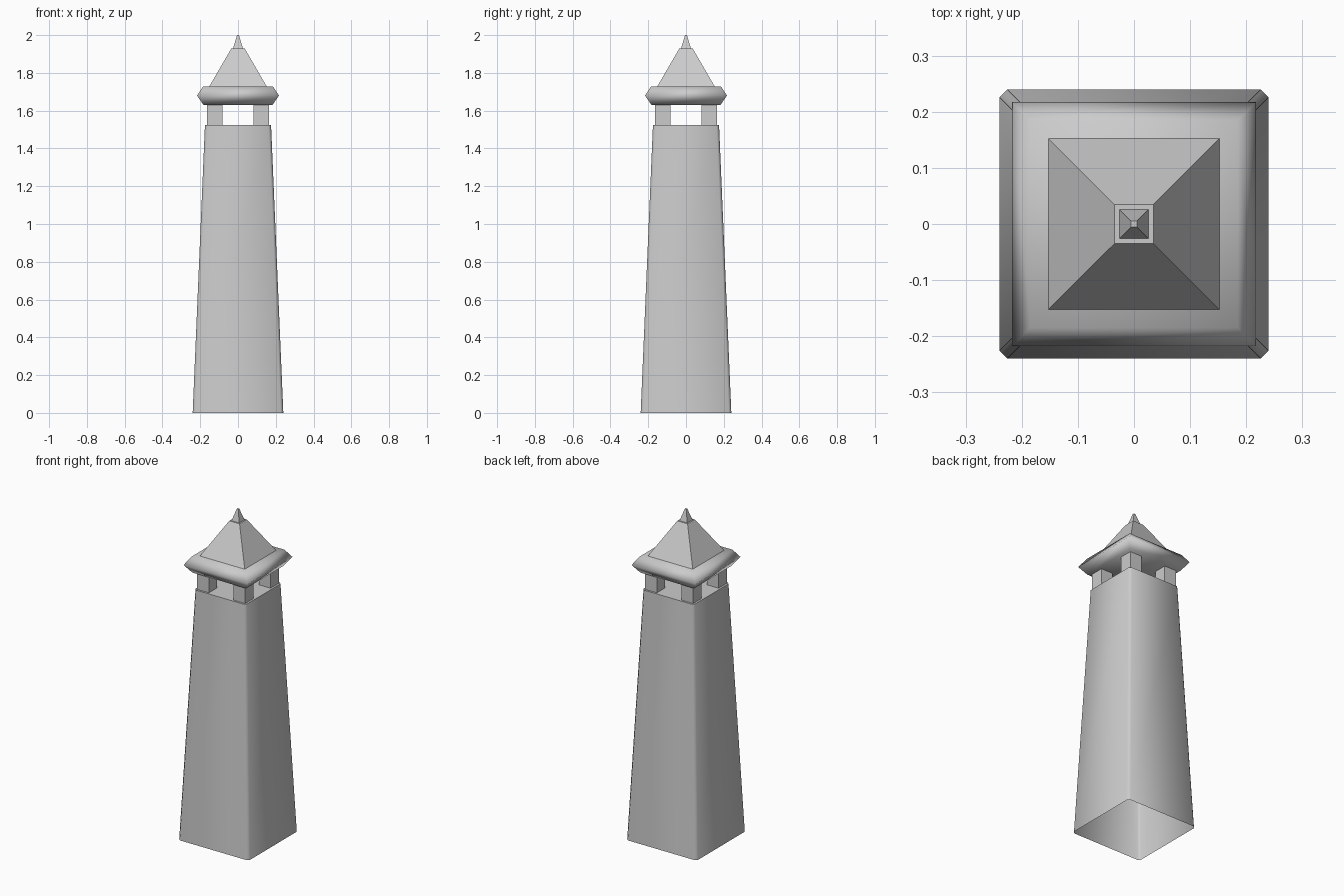
import bpy, bmesh

if "Cube" in bpy.data.objects:
    bpy.data.objects.remove(bpy.data.objects["Cube"])


def square_loft(name, rings, chamfer=0.0, cap_bottom=True, cap_top=True, smooth=None):
    """Loft square rings given as (half_width, z), with optional chamfered corners."""
    bm = bmesh.new()
    loops = []
    for r, z in rings:
        pts = []
        for sx, sy in ((1, -1), (1, 1), (-1, 1), (-1, -1)):
            if chamfer:
                a, b = (sx * (r - chamfer), sy * r), (sx * r, sy * (r - chamfer))
                pts += [a, b] if sx * sy < 0 else [b, a]
            else:
                pts.append((sx * r, sy * r))
        loops.append([bm.verts.new((x, y, z)) for x, y in pts])
    n = len(loops[0])
    for lo, hi in zip(loops, loops[1:]):
        for i in range(n):
            j = (i + 1) % n
            bm.faces.new((lo[i], lo[j], hi[j], hi[i]))
    if cap_bottom:
        bm.faces.new(loops[0][::-1])
    if cap_top:
        bm.faces.new(loops[-1])
    mesh = bpy.data.meshes.new(name)
    bm.to_mesh(mesh)
    bm.free()
    obj = bpy.data.objects.new(name, mesh)
    bpy.context.collection.objects.link(obj)
    if smooth:
        bpy.ops.object.select_all(action='DESELECT')
        obj.select_set(True)
        bpy.context.view_layer.objects.active = obj
        bpy.ops.object.shade_smooth_by_angle(angle=smooth)
    return obj


# Tapered shaft, chamfered corners, open underneath
square_loft("tower_shaft", [(0.24, 0), (0.175, 1.525)], chamfer=0.014,
            cap_bottom=False, smooth=0.9)

# Four corner posts of the open lantern
for name, sx, sy in (("front_left_post", -1, -1), ("front_right_post", 1, -1),
                     ("back_left_post", -1, 1), ("back_right_post", 1, 1)):
    post = square_loft(name, [(0.04, 1.525), (0.04, 1.635)])
    post.location = (sx * 0.123, sy * 0.123, 0)

# Eave slab with a pointed edge and soft shading
square_loft("roof_eave", [(0.182, 1.63), (0.217, 1.68), (0.185, 1.728)], smooth=1.25)

# Pyramid roof and small spire
square_loft("roof_pyramid", [(0.152, 1.728), (0.035, 1.93)])
square_loft("roof_spire", [(0.026, 1.93), (0.005, 2.0)])
